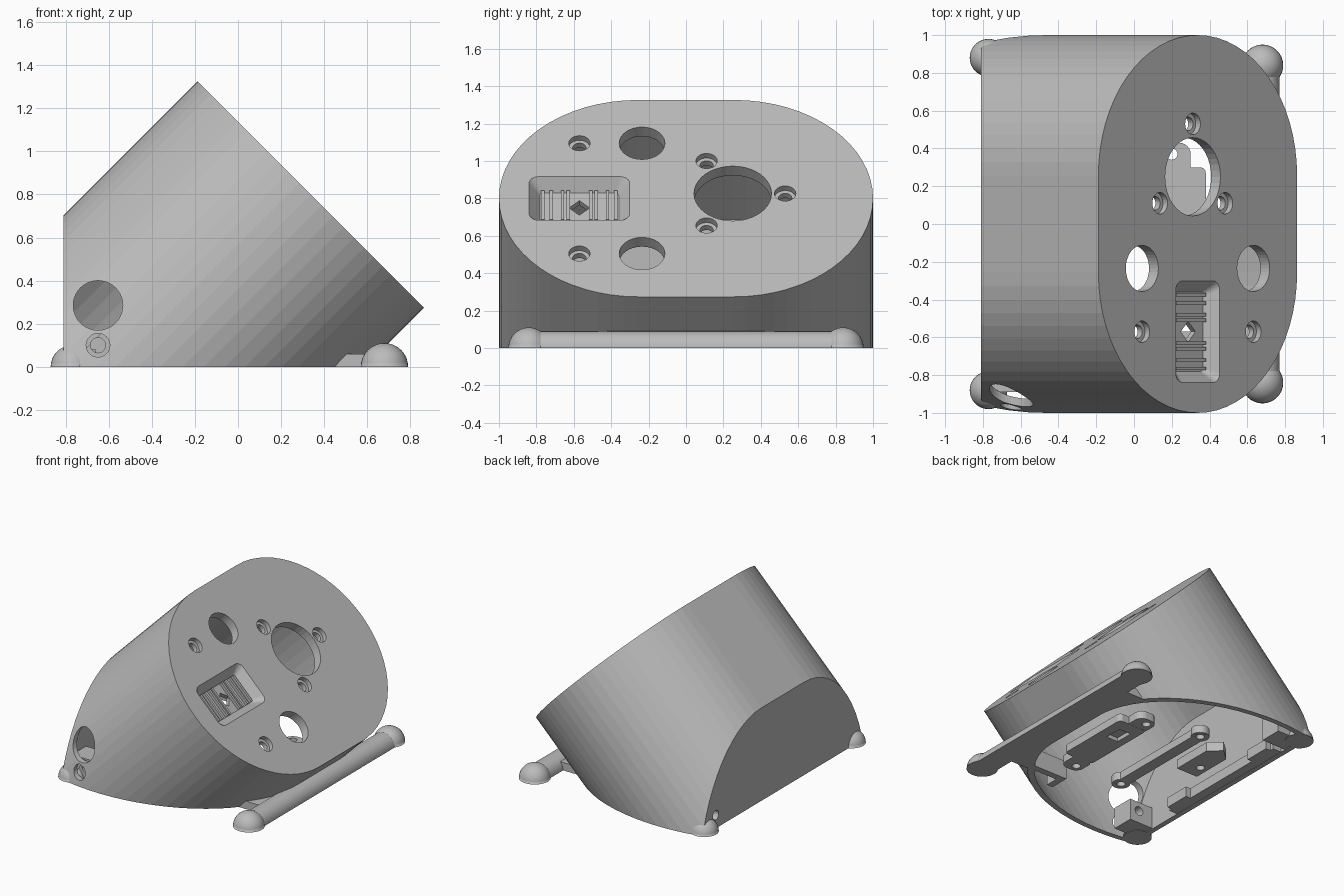
import bpy, bmesh, math
from mathutils import Matrix, Vector

cube = bpy.data.objects.get("Cube")
if cube:
    bpy.data.objects.remove(cube, do_unlink=True)

grey = bpy.data.materials.new("plain_grey")
grey.use_nodes = True
grey.diffuse_color = (0.5, 0.5, 0.5, 1)
grey.node_tree.nodes["Principled BSDF"].inputs["Base Color"].default_value = (0.5, 0.5, 0.5, 1)

# Frame of the sloping face: local x runs down the slope, local z points out of it
S = math.sqrt(0.5)
FACE = Matrix(((S, 0, S, 0.3375), (0, 1, 0, 0), (-S, 0, S, 0.8), (0, 0, 0, 1)))
FLAT = Matrix()
ALONG_Y = Matrix.Rotation(math.pi / 2, 4, 'X')
ALONG_X = Matrix.Rotation(math.pi / 2, 4, 'Y')


def finish(name, bm):
    bmesh.ops.recalc_face_normals(bm, faces=bm.faces)
    mesh = bpy.data.meshes.new(name)
    bm.to_mesh(mesh)
    bm.free()
    mesh.materials.append(grey)
    obj = bpy.data.objects.new(name, mesh)
    bpy.context.scene.collection.objects.link(obj)
    return obj


def loft(name, low, high, z0, z1, matrix=FLAT, cuts=()):
    """Solid between two outlines, optionally trimmed by planes."""
    bm = bmesh.new()
    a = [bm.verts.new((x, y, z0)) for x, y in low]
    b = [bm.verts.new((x, y, z1)) for x, y in high]
    bm.faces.new(a)
    bm.faces.new(b)
    for i in range(len(a)):
        j = (i + 1) % len(a)
        bm.faces.new((a[i], a[j], b[j], b[i]))
    bm.transform(matrix)
    for point, normal in cuts:
        bmesh.ops.bisect_plane(bm, geom=bm.verts[:] + bm.edges[:] + bm.faces[:],
                               plane_co=point, plane_no=normal, clear_outer=True)
        bmesh.ops.holes_fill(bm, edges=[e for e in bm.edges if e.is_boundary])
    return finish(name, bm)


def rounded(hx, hy, r, steps=8, cx=0, cy=0):
    """Rounded rectangle outline."""
    pts = []
    for k, (sx, sy) in enumerate(((1, 1), (-1, 1), (-1, -1), (1, -1))):
        for i in range(steps + 1):
            t = math.pi / 2 * (k + i / steps)
            p = (cx + sx * (hx - r) + r * math.cos(t), cy + sy * (hy - r) + r * math.sin(t))
            if not pts or math.dist(p, pts[-1]) > 1e-5:
                pts.append(p)
    if math.dist(pts[0], pts[-1]) < 1e-5:
        pts.pop()
    return pts


def slab(name, outline, z0, z1, matrix=FLAT, cuts=()):
    return loft(name, outline, outline, z0, z1, matrix, cuts)


def box(name, x0, x1, y0, y1, z0, z1, matrix=FLAT):
    return slab(name, [(x0, y0), (x1, y0), (x1, y1), (x0, y1)], z0, z1, matrix)


def drill(x, y, r, z0, z1, matrix=FLAT):
    return slab("drill", rounded(r, r, r, 10, x, y), z0, z1, matrix)


def cut(obj, cutters):
    for c in cutters:
        c.hide_render = True
        m = obj.modifiers.new("cut", 'BOOLEAN')
        m.operation = 'DIFFERENCE'
        m.solver = 'EXACT'
        m.object = c
    bpy.context.view_layer.update()
    graph = bpy.context.evaluated_depsgraph_get()
    mesh = bpy.data.meshes.new_from_object(obj.evaluated_get(graph))
    obj.modifiers.clear()
    obj.data = mesh


def dome(name, x, y, r):
    bm = bmesh.new()
    bmesh.ops.create_uvsphere(bm, u_segments=32, v_segments=16, radius=r)
    bmesh.ops.translate(bm, verts=bm.verts, vec=(x, y, 0))
    bmesh.ops.bisect_plane(bm, geom=bm.verts[:] + bm.edges[:] + bm.faces[:],
                           plane_co=(0, 0, 0), plane_no=(0, 0, -1), clear_outer=True)
    bmesh.ops.holes_fill(bm, edges=[e for e in bm.edges if e.is_boundary])
    obj = finish(name, bm)
    for p in obj.data.polygons:
        p.use_smooth = abs(p.normal.z) < 0.999 or len(p.vertices) < 5
    return obj


# Body: slanted oval tube trimmed by the ground and the rear plane
WALL, PLATE = 0.04, 0.07
body = slab("body_shell", rounded(0.744, 1, 0.744, 16), -2.2, 0, FACE,
            [((0, 0, 0), (0, 0, -1)), ((-0.81, 0, 0), (-1, 0, 0))])
cavity = slab("cavity", rounded(0.744 - WALL, 1 - WALL, 0.744 - WALL, 16), -2.2, -PLATE, FACE,
              [((0, 0, -0.1), (0, 0, -1)), ((-0.77, 0, 0), (-1, 0, 0))])

# Openings in the sloping face
holes = [drill(-0.037, 0.25, 0.207, -0.2, 0.1, FACE)]
for u in (-0.417, 0.417):
    holes.append(drill(u, -0.235, 0.122, -0.2, 0.1, FACE))
for u, y in ((-0.417, -0.57), (0.417, -0.57), (-0.283, 0.11), (0.205, 0.11), (-0.037, 0.53)):
    holes.append(drill(u, y, 0.057, -0.035, 0.1, FACE))
    holes.append(drill(u, y, 0.036, -0.2, 0.05, FACE))
holes.append(loft("window_recess", rounded(0.11, 0.21, 0.02, 6, 0, -0.57),
                  rounded(0.165, 0.27, 0.05, 6, 0, -0.57), -PLATE - 0.001, 0.001, FACE))

# Cable and screw openings in the side and rear walls
side_hole = drill(-0.65, 0.285, 0.115, 0.5, 1.2, ALONG_Y)
side_sink = drill(-0.65, 0.1, 0.055, 0.92, 1.2, ALONG_Y)
side_screw = drill(-0.65, 0.1, 0.035, 0.6, 1.2, ALONG_Y)
rear_screw = drill(-0.1, 0.8, 0.035, -1, -0.7, ALONG_X)
cut(body, [cavity] + holes + [side_hole, side_sink, side_screw, rear_screw])

# Ribbed window floor with a diamond opening
floor = box("window_floor", -0.14, 0.14, -0.81, -0.33, -0.105, -0.072, FACE)
diamond = slab("diamond", [(0.055, -0.57), (0, -0.515), (-0.055, -0.57), (0, -0.625)], -0.3, 0.1, FACE)
cut(floor, [diamond])
for i, dy in enumerate((0.06, 0.09, 0.15, 0.195)):
    for s in (-1, 1):
        y = -0.57 + s * dy
        box("window_rib", -0.11, 0.11, y - 0.009, y + 0.009, -0.085, -0.05, FACE)

# Front foot bar, its web and the four domed feet
bar = slab("foot_bar", rounded(0.09, 0.09, 0.09, 12, 0.68, 0), -0.84, 0.84, ALONG_Y,
           [((0, 0, 0), (0, 0, -1))])
web = slab("foot_web", [(0.45, 0), (0.7, 0), (0.7, 0.06), (0.5, 0.06)], -0.63, 0.63, ALONG_Y)
cut(web, [cavity])
for s, side in ((-1, "right"), (1, "left")):
    dome("front_foot_" + side, 0.68, s * 0.84, 0.11)
    dome("rear_foot_" + side, -0.77, s * 0.88, 0.1)
    # Screw blocks in the rear corners
    y0, y1 = sorted((s * 0.72, s * 0.89))
    block = box("screw_block_" + side, -0.78, -0.57, y0, y1, 0.005, 0.17)
    cut(block, [side_screw if s < 0 else rear_screw])

# Stepped rail along the rear wall
box("rear_rail", -0.78, -0.7, -0.45, 0.68, 0.002, 0.08)
for y in (-0.32, 0.55):
    box("rail_step", -0.71, -0.66, y - 0.1, y + 0.1, 0.002, 0.08)

# Loose clamp parts resting inside the open base
clamp = slab("clamp_board", rounded(0.12, 0.3, 0.03, 4, 0.26, 0), 0, 0.06)
cut(clamp, [box("pocket", 0.2, 0.3, 0.06, 0.2, -0.1, 0.03)])
for y in (-0.36, 0.34):
    ear = slab("clamp_ear", rounded(0.08, 0.09, 0.06, 6, 0.22, y), 0.001, 0.061)
    cut(ear, [drill(0.2, y + math.copysign(0.03, y), 0.03, -0.1, 0.2)])
link = slab("link_strip", rounded(0.045, 0.48, 0.04, 6, -0.2, 0.05), 0, 0.06)
ends = []
for y in (-0.38, 0.48):
    e = slab("link_end", rounded(0.065, 0.065, 0.065, 8, -0.2, y), 0.001, 0.061)
    hole = drill(-0.2, y, 0.03, -0.1, 0.2)
    cut(e, [hole])
    ends.append(hole)
cut(link, ends)
bracket = slab("small_bracket", [(-0.54, 0.04), (-0.36, 0.04), (-0.36, 0.36), (-0.45, 0.44), (-0.54, 0.36)],
               0, 0.07)
cut(bracket, [drill(-0.48, 0.15, 0.03, -0.1, 0.2)])
box("angle_arm", 0.14, 0.42, -0.62, -0.57, 0, 0.14)
box("angle_arm", 0.14, 0.19, -0.72, -0.57, 0, 0.14)

# Remove the used cutting solids
for obj in [o for o in bpy.data.objects if o.hide_render]:
    bpy.data.objects.remove(obj, do_unlink=True)
